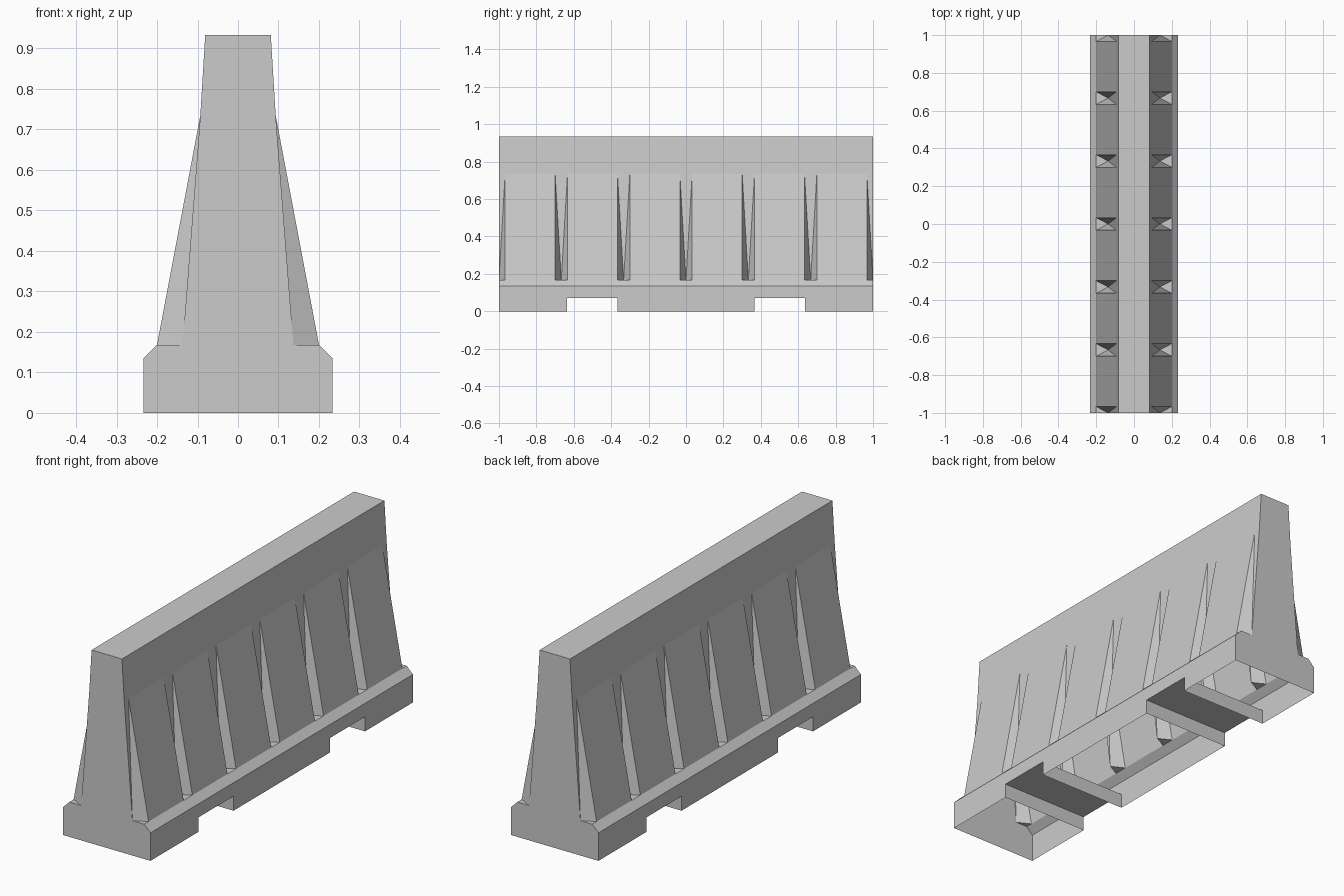
import bpy
import bmesh

cube = bpy.data.objects.get("Cube")
if cube:
    bpy.data.objects.remove(cube, do_unlink=True)

# Concrete material
concrete = bpy.data.materials.new("concrete_grey")
concrete.use_nodes = True
grey = (0.6, 0.6, 0.6, 1)
concrete.diffuse_color = grey
concrete.node_tree.nodes["Principled BSDF"].inputs["Base Color"].default_value = grey

# Half profile as (x, z), from the ground up
FOOT, CURB, LEDGE = (0.233, 0), (0.233, 0.135), (0.2, 0.168)
CREASE, CREST = (0.093, 0.735), (0.081, 0.933)
GROOVE_X = 0.137          # depth line of a groove at its floor
HALF_W = 0.033            # half width of a groove
NOTCH_IN, NOTCH_OUT, NOTCH_Z = 0.367, 0.635, 0.07

bm = bmesh.new()


def face(points):
    bm.faces.new([bm.verts.new(p) for p in points])


centres = [i / 3 for i in range(-3, 4)]
grooves = [(max(-1, c - HALF_W), c, min(1, c + HALF_W)) for c in centres]
edge_ys = [y for lo, c, hi in grooves for y in (lo, hi)]

for side in (1, -1):
    def at(point, y):
        return (side * point[0], y, point[1])

    # Upright curb with the two forklift notches cut from its lower edge
    x = FOOT[0]
    lower = [(-1, 0)]
    for a, b in ((-NOTCH_OUT, -NOTCH_IN), (NOTCH_IN, NOTCH_OUT)):
        lower += [(a, 0), (a, NOTCH_Z), (b, NOTCH_Z), (b, 0)]
    lower += [(1, 0)]
    face([at((x, z), y) for y, z in lower] + [at(CURB, 1), at(CURB, -1)])

    # Bevelled ledge and upper wall, sharing the groove corner points
    face([at(CURB, -1), at(CURB, 1)] + [at(LEDGE, y) for y in reversed(edge_ys)])
    face([at(CREASE, y) for y in edge_ys] + [at(CREST, 1), at(CREST, -1)])

    # Sloped panels between the grooves
    for left, right in zip(grooves, grooves[1:]):
        a, b = left[2], right[0]
        face([at(LEDGE, a), at(LEDGE, b), at(CREASE, b), at(CREASE, a)])

    # Tapered grooves: back, floor and the two flanks
    for lo, c, hi in grooves:
        apex = at((GROOVE_X, LEDGE[1]), c)
        face([at(CREASE, lo), at(CREASE, hi), apex])
        face([at(LEDGE, lo), at(LEDGE, hi), apex])
        for y in (lo, hi):
            if abs(y) < 1:
                face([at(LEDGE, y), at(CREASE, y), apex])

# End walls, following the half grooves at the corners
half = [FOOT, CURB, LEDGE, (GROOVE_X, LEDGE[1]), CREASE, CREST]
for y in (-1, 1):
    face([(px, y, z) for px, z in half] + [(-px, y, z) for px, z in reversed(half)])


# Faces that span the full width: crest, notch ceilings and notch walls
def span(x, ya, za, yb, zb):
    face([(-x, ya, za), (x, ya, za), (x, yb, zb), (-x, yb, zb)])


span(CREST[0], -1, CREST[1], 1, CREST[1])
for s in (-1, 1):
    span(FOOT[0], s * NOTCH_IN, NOTCH_Z, s * NOTCH_OUT, NOTCH_Z)
    for y in (NOTCH_IN, NOTCH_OUT):
        span(FOOT[0], s * y, 0, s * y, NOTCH_Z)

# Weld the shell, which stays open underneath
bmesh.ops.remove_doubles(bm, verts=bm.verts[:], dist=0.0005)
bmesh.ops.recalc_face_normals(bm, faces=bm.faces[:])
mesh = bpy.data.meshes.new("road_barrier")
bm.to_mesh(mesh)
bm.free()
mesh.materials.append(concrete)
barrier = bpy.data.objects.new("road_barrier", mesh)
bpy.context.collection.objects.link(barrier)
